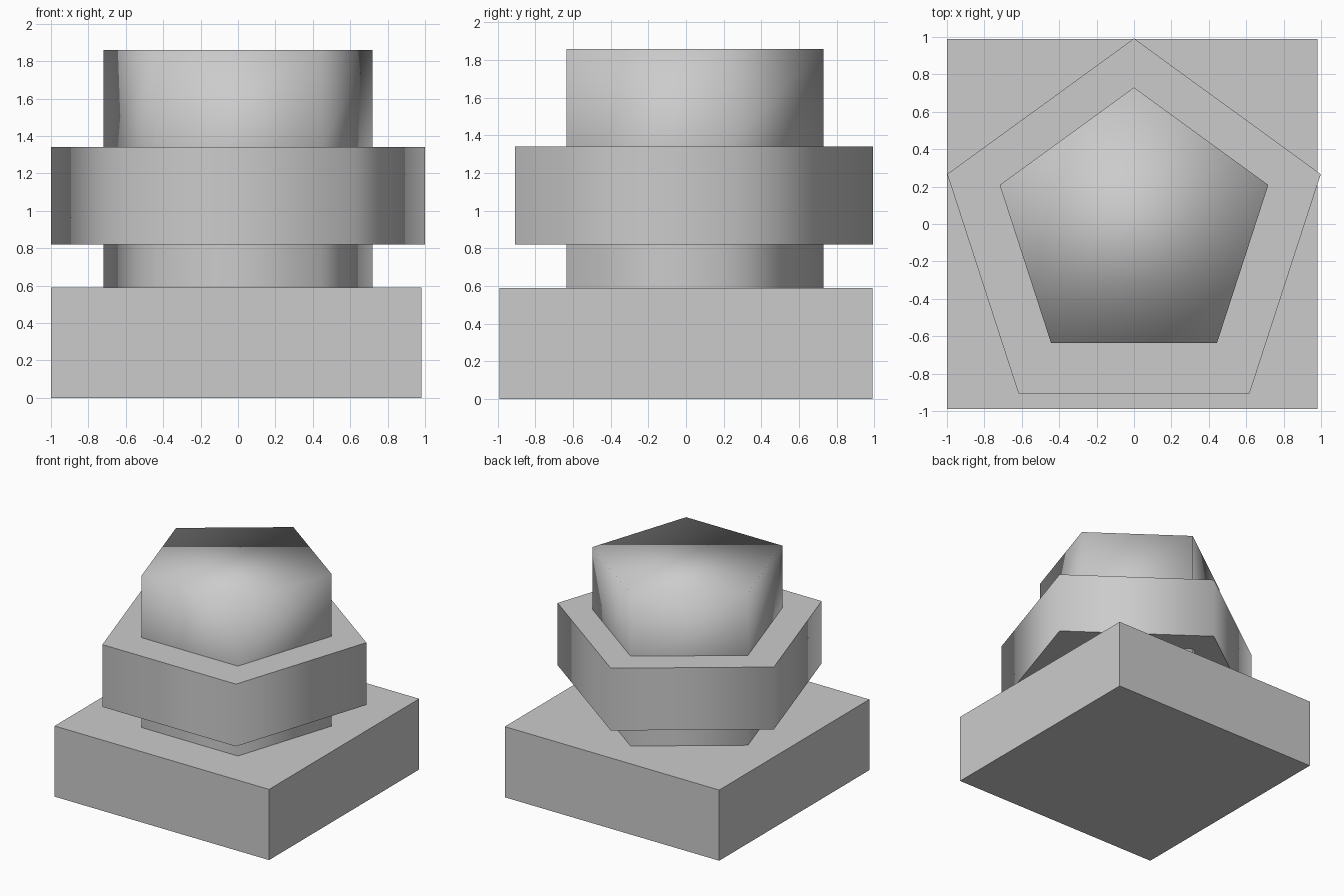
import bpy, bmesh, math

old = bpy.data.objects.get("Cube")
if old:
    bpy.data.objects.remove(old, do_unlink=True)

GREY = (0.6, 0.6, 0.6, 1.0)
grey = bpy.data.materials.new("light grey")
grey.use_nodes = True
grey.diffuse_color = GREY
grey.node_tree.nodes["Principled BSDF"].inputs["Base Color"].default_value = GREY


def pentagon(radius, offset):
    """Regular pentagon with one corner pointing to the back."""
    angles = [math.radians(90 + 72 * i) for i in range(5)]
    return [(radius * math.cos(a), radius * math.sin(a) + offset) for a in angles]


def prism(name, outline, levels, smooth=False, bottom=True, sharp_caps=True):
    """Stack an outline through several heights and cap the ends."""
    bm = bmesh.new()
    rings = [[bm.verts.new((x, y, z)) for x, y in outline] for z in levels]
    n = len(outline)
    for low, high in zip(rings, rings[1:]):
        for i in range(n):
            j = (i + 1) % n
            bm.faces.new((low[i], low[j], high[j], high[i])).smooth = smooth
    caps = [bm.faces.new(rings[-1])]
    if bottom:
        caps.append(bm.faces.new(rings[0][::-1]))
    for cap in caps:
        cap.smooth = smooth
        if sharp_caps:
            for edge in cap.edges:
                edge.smooth = False
    mesh = bpy.data.meshes.new(name)
    bm.to_mesh(mesh)
    bm.free()
    mesh.materials.append(grey)
    obj = bpy.data.objects.new(name, mesh)
    bpy.context.collection.objects.link(obj)
    return obj


# Square base block
square = [(-1.0, -0.99), (0.98, -0.99), (0.98, 0.99), (-1.0, 0.99)]
prism("base_block", square, (0, 0.59))

# Five-sided column, its top shaded smoothly into its sides
prism("column", pentagon(0.755, -0.025), (0.59, 0.82, 1.34, 1.86),
      smooth=True, bottom=False, sharp_caps=False)

# Wide five-sided collar around the column
prism("collar", pentagon(1.05, -0.058), (0.82, 1.34), smooth=True)
